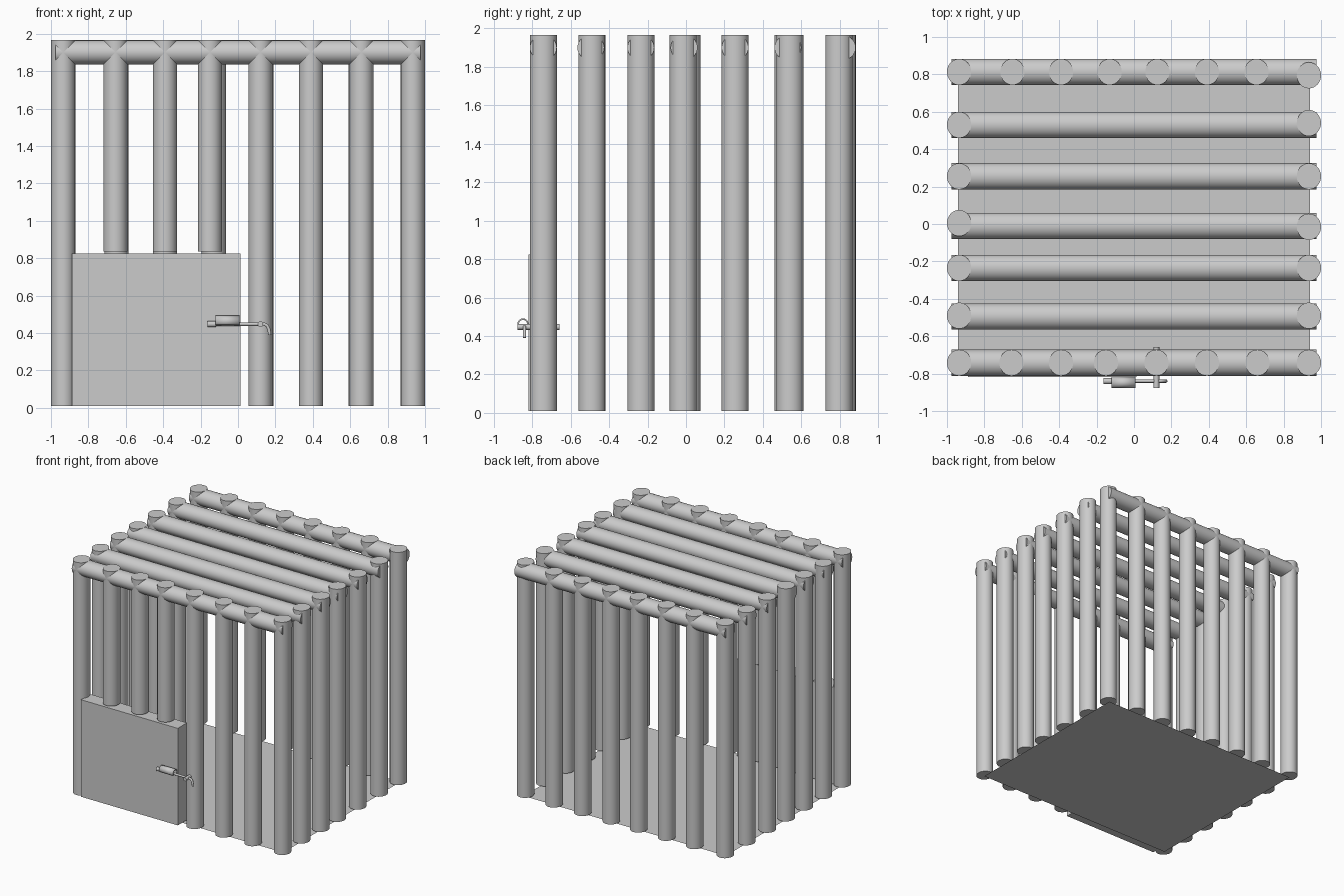
import bpy, bmesh, math
from mathutils import Matrix

if "Cube" in bpy.data.objects:
    bpy.data.objects.remove(bpy.data.objects["Cube"])

grey = bpy.data.materials.new("plain_grey")
grey.use_nodes = True
grey.diffuse_color = (0.6, 0.6, 0.6, 1)
grey.node_tree.nodes["Principled BSDF"].inputs["Base Color"].default_value = (0.6, 0.6, 0.6, 1)

RX, RY = 0.065, 0.07          # log half-widths
BASE, TOP = 0.01, 1.965
FRONT, BACK, SIDE = -0.742, 0.813, 0.935


def finish(name, bm, smooth=True):
    mesh = bpy.data.meshes.new(name)
    bm.to_mesh(mesh)
    bm.free()
    ob = bpy.data.objects.new(name, mesh)
    bpy.context.collection.objects.link(ob)
    mesh.materials.append(grey)
    if smooth:
        bpy.ops.object.select_all(action='DESELECT')
        ob.select_set(True)
        bpy.context.view_layer.objects.active = ob
        bpy.ops.object.shade_smooth_by_angle()
    return ob


def cylinder(name, centre, length, axis='Z', rx=1, ry=1, sides=32):
    """Capped cylinder; rx and ry are half-widths across its own axis."""
    bm = bmesh.new()
    bmesh.ops.create_cone(bm, cap_ends=True, segments=sides, radius1=1, radius2=1, depth=length)
    turn = {'Z': Matrix(), 'X': Matrix.Rotation(math.pi / 2, 4, 'Y'),
            'Y': Matrix.Rotation(math.pi / 2, 4, 'X')}[axis]
    bm.transform(Matrix.Translation(centre) @ turn @ Matrix.Diagonal((rx, ry, 1, 1)))
    return finish(name, bm)


def post(name, x, y, bottom=BASE):
    cylinder(name, (x, y, (bottom + TOP) / 2), TOP - bottom, 'Z', RX, RY)


def box(name, low, high):
    bm = bmesh.new()
    bmesh.ops.create_cube(bm, size=1)
    size = [b - a for a, b in zip(low, high)]
    mid = [(a + b) / 2 for a, b in zip(low, high)]
    bm.transform(Matrix.Translation(mid) @ Matrix.Diagonal((*size, 1)))
    return finish(name, bm, smooth=False)


def tube(name, points, radius):
    """Round rod along a path."""
    curve = bpy.data.curves.new(name, 'CURVE')
    curve.dimensions = '3D'
    curve.bevel_depth = radius
    curve.bevel_resolution = 3
    curve.use_fill_caps = True
    spline = curve.splines.new('POLY')
    spline.points.add(len(points) - 1)
    for p, co in zip(spline.points, points):
        p.co = (*co, 1)
    ob = bpy.data.objects.new(name, curve)
    bpy.context.collection.objects.link(ob)
    curve.materials.append(grey)
    return ob


# Front wall: three posts are cut short above the door
for i, x in enumerate((-SIDE, -0.655, -0.39, -0.15, 0.12, 0.39, 0.66, SIDE)):
    post(f"front_post_{i + 1}", x, FRONT, 0.835 if i in (1, 2, 3) else BASE)

# Back wall
for i, x in enumerate((-SIDE, -0.65, -0.39, -0.13, 0.125, 0.39, 0.655)):
    post(f"back_post_{i + 1}", x, BACK)
post("back_post_8", SIDE, 0.795)

# Side walls
for i, y in enumerate((-0.49, -0.235, 0.005, 0.255, 0.53)):
    post(f"right_post_{i + 1}", -SIDE, y)
for i, y in enumerate((-0.49, -0.235, -0.015, 0.255, 0.54)):
    post(f"left_post_{i + 1}", SIDE, y)

# Roof beams
for i, y in enumerate((FRONT, -0.495, -0.235, -0.01, 0.255, 0.53, BACK)):
    cylinder(f"roof_beam_{i + 1}", (0, y, TOP - RX), 1.954, 'X', RX, RY)

# Floor sheet
bm = bmesh.new()
bmesh.ops.create_grid(bm, x_segments=1, y_segments=1, size=1)
bm.transform(Matrix.Translation((0, (FRONT + BACK) / 2, 0))
             @ Matrix.Diagonal((0.94, (BACK - FRONT) / 2, 1, 1)))
finish("floor", bm, smooth=False)

# Door panel
box("door", (-0.888, -0.818, BASE), (0.013, -0.695, 0.825))

# Sliding bolt with a drooping hooked end
BY, BZ = -0.84, 0.447
tube("bolt_rod", [(-0.14, BY, BZ), (0.12, BY, BZ), (0.14, BY, BZ), (0.155, BY, 0.44),
                  (0.165, BY, 0.42), (0.17, BY, 0.39)], 0.009)
cylinder("bolt_knob", (-0.14, BY, BZ), 0.045, 'X', 0.016, 0.016, 16)

# Curved clasp holding the bolt, open at the bottom
bm = bmesh.new()
arc = []
for k in range(13):
    a = math.radians(-50 + 280 * k / 12)
    y, z = -0.848 + 0.025 * math.cos(a), 0.463 + 0.025 * math.sin(a)
    arc.append([bm.verts.new((x, y, z)) for x in (-0.12, 0.008)])
for a, b in zip(arc, arc[1:]):
    bm.faces.new((a[0], a[1], b[1], b[0]))
clasp = finish("bolt_clasp", bm)
thick = clasp.modifiers.new("thickness", 'SOLIDIFY')
thick.thickness = 0.008
thick.offset = 0

# Pin through the post that catches the bolt
cylinder("catch_pin", (0.12, -0.767, BZ), 0.22, 'Y', 0.015, 0.015, 16)
